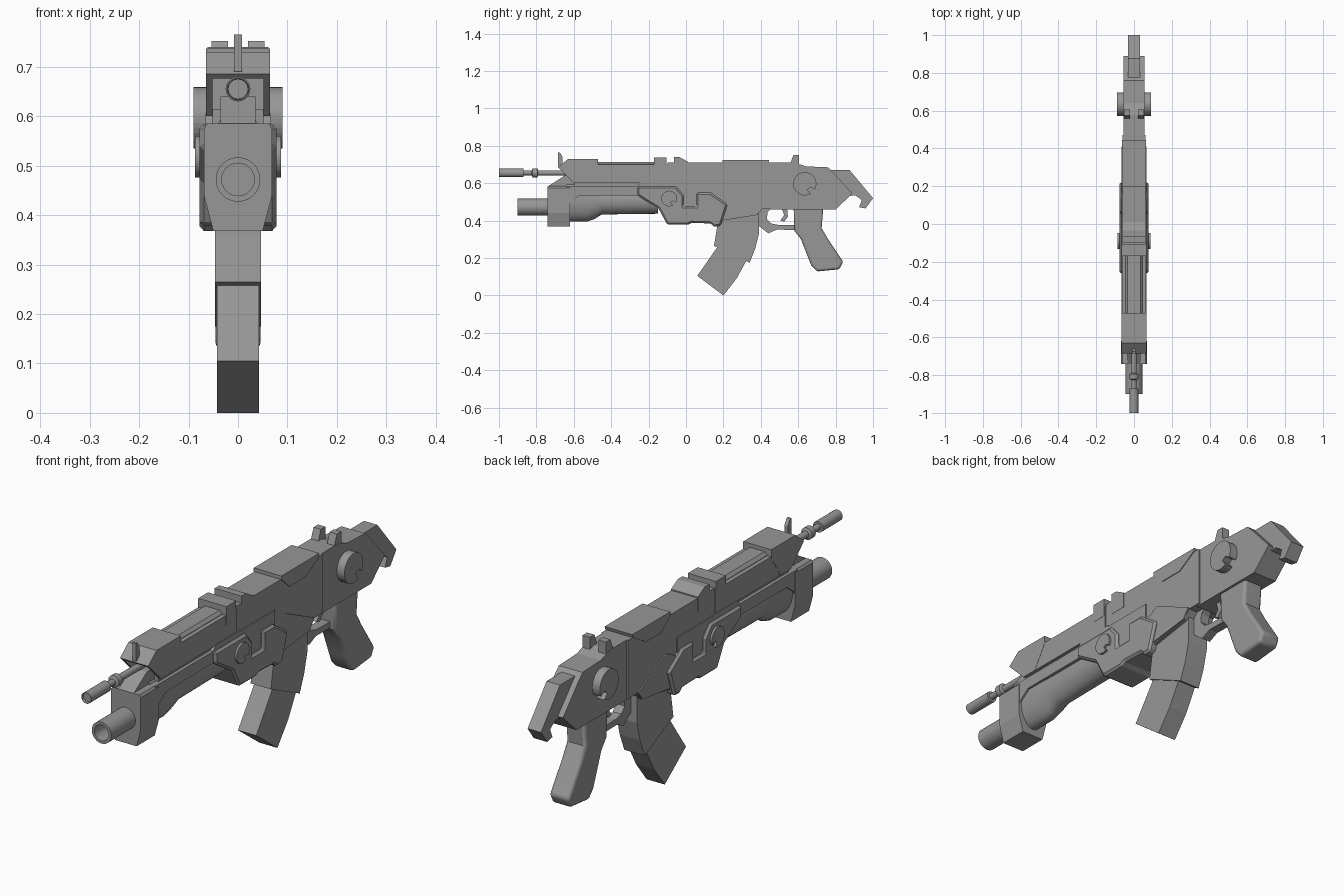
import bpy, bmesh, math

if "Cube" in bpy.data.objects:
    bpy.data.objects.remove(bpy.data.objects["Cube"])

# Dark grey finish shared by every part
GREY = bpy.data.materials.new("dark_grey")
GREY.diffuse_color = (.31, .31, .31, 1)
GREY.use_nodes = True
GREY.node_tree.nodes["Principled BSDF"].inputs["Base Color"].default_value = GREY.diffuse_color


def finish(name, bm, bevel=0, smooth=False, segments=1):
    bmesh.ops.recalc_face_normals(bm, faces=bm.faces)
    me = bpy.data.meshes.new(name)
    bm.to_mesh(me)
    bm.free()
    me.materials.append(GREY)
    ob = bpy.data.objects.new(name, me)
    bpy.context.collection.objects.link(ob)
    if bevel:
        m = ob.modifiers.new("bevel", 'BEVEL')
        m.width, m.segments, m.limit_method = bevel, segments, 'ANGLE'
        m.angle_limit = math.radians(50)
    if smooth:
        bpy.ops.object.select_all(action='DESELECT')
        bpy.context.view_layer.objects.active = ob
        ob.select_set(True)
        bpy.ops.object.shade_smooth_by_angle(angle=math.radians(35))
    return ob


def prism(name, pts, x0, x1=None, bevel=0, smooth=False, segments=1):
    """Side profile (y, z) extruded across x; symmetric if x1 is omitted."""
    if x1 is None:
        x0, x1 = -x0, x0
    bm = bmesh.new()
    f = bm.faces.new([bm.verts.new((x0, y, z)) for y, z in pts])
    r = bmesh.ops.extrude_face_region(bm, geom=[f])
    vs = [v for v in r['geom'] if isinstance(v, bmesh.types.BMVert)]
    bmesh.ops.translate(bm, vec=(x1 - x0, 0, 0), verts=vs)
    if f.is_valid and all(len(e.link_faces) < 2 for e in f.edges):
        bm.faces.remove(f)
    bmesh.ops.holes_fill(bm, edges=bm.edges)
    return finish(name, bm, bevel, smooth, segments)


def box(name, y0, y1, z0, z1, x0, x1=None, bevel=0):
    return prism(name, [(y0, z0), (y1, z0), (y1, z1), (y0, z1)], x0, x1, bevel)


def loft(name, rings, smooth=True):
    """Skin between rings of equal length, capped at both ends."""
    bm = bmesh.new()
    vr = [[bm.verts.new(p) for p in r] for r in rings]
    n = len(vr[0])
    for a, b in zip(vr, vr[1:]):
        for i in range(n):
            bm.faces.new((a[i], a[(i + 1) % n], b[(i + 1) % n], b[i]))
    bm.faces.new(vr[0])
    bm.faces.new(vr[-1])
    return finish(name, bm, 0, smooth)


def ellipse(y, zc, rx, rz, n=24):
    return [(rx * math.cos(2 * math.pi * i / n), y,
             zc + rz * math.sin(2 * math.pi * i / n)) for i in range(n)]


def turned(name, zc, prof):
    """Round part along y from (y, radius) stations."""
    return loft(name, [ellipse(y, zc, r, r) for y, r in prof])


def notched_disc(name, yc, zc, r, x0, x1):
    """Round side cap with a narrow slot cut in from the lower rear."""
    pts = [(yc + r * math.cos(math.radians(a)), zc + r * math.sin(math.radians(a)))
           for a in range(-30, 301, 10)]
    pts += [(yc + r * .2, zc - r * .5), (yc + r * .5, zc - r * .28)]
    for side, s in (("right", 1), ("left", -1)):
        prism(f"{name}_{side}", pts, s * x0, s * x1)


# Receiver and rear body
prism("receiver", [(-.10, .71), (.47, .71), (.47, .465), (.41, .465), (.38, .43),
                   (.19, .40), (-.10, .40)], .061)
prism("receiver_skirt", [(.10, .50), (.18, .405), (.38, .43), (.41, .47), (.22, .56)], .066)
prism("rear_body", [(.45, .71), (.58, .71), (.64, .69), (.76, .685), (.79, .655),
                    (.89, .545), (.80, .46), (.45, .46)], .055)
prism("butt", [(.76, .67), (.875, .67), (1.0, .52), (.96, .465), (.925, .472),
               (.94, .51), (.905, .535), (.85, .53), (.74, .64)], .031)
prism("top_cover", [(.195, .725), (.445, .725), (.44, .71), (.355, .66), (.25, .66),
                    (.195, .71)], .064)
prism("top_bump", [(-.065, .65), (-.065, .74), (-.035, .74), (.01, .715), (.01, .65)], .062)
for side, s in (("right", 1), ("left", -1)):
    prism(f"rear_sight_{side}", [(.555, .70), (.575, .752), (.605, .752), (.605, .69)],
          s * .02, s * .054)
notched_disc("stock_disc", .635, .597, .062, .05, .09)

# Upper barrel shroud, hollow at the front
shroud = prism("upper_shroud", [(-.63, .70), (-.66, .66), (-.60, .60), (-.10, .60), (-.10, .70)], .064)
nose = prism("shroud_nose", [(-.63, .73), (-.685, .685), (-.60, .60), (-.53, .60),
                             (-.47, .695), (-.47, .73)], .065)
cut = box("slot_cutter", -.75, -.54, .55, .676, .052)
cut.hide_render = True
cut.hide_viewport = True
for ob in (shroud, nose):
    m = ob.modifiers.new("slot", 'BOOLEAN')
    m.object, m.operation, m.solver = cut, 'DIFFERENCE', 'EXACT'
box("shroud_rib", -.50, -.12, .66, .714, .046, bevel=.012)
box("shroud_band", -.17, -.105, .66, .737, .065)
prism("front_sight", [(-.66, .69), (-.685, .69), (-.685, .765), (-.675, .765), (-.66, .74)], .008)

# Upper barrel
turned("upper_barrel", .655, [(-.99, .020), (-1, .021), (-1, .023), (-.87, .023), (-.87, .013),
                              (-.825, .013), (-.82, .025), (-.795, .025), (-.79, .014), (-.52, .014)])

# Lower handguard: chamfered front block, side strip, rounded belly
half = [(.062, .585), (.069, .575), (.069, .44), (.05, .368)]
section = half + [(-x, z) for x, z in reversed(half)]
loft("handguard_front", [[(x, y, z) for x, z in section] for y in (-.74, -.62)], smooth=False)
prism("handguard_strip", [(-.64, .585), (-.64, .45), (-.615, .50), (-.57, .535), (-.24, .535),
                          (-.08, .50), (-.08, .605), (-.24, .605), (-.26, .585)], .067)
loft("handguard_belly", [ellipse(y, .505, .06, .505 - b) for y, b in
                         ((-.64, .395), (-.53, .395), (-.49, .408), (-.45, .433), (-.15, .437))])
prism("handguard_wedge", [(-.74, .582), (-.65, .64), (-.48, .64), (-.48, .582)], .035)
box("handguard_top", -.60, -.08, .57, .615, .053)
turned("lower_muzzle", .472, [(-.80, .033), (-.90, .033), (-.90, .045), (-.72, .045)])

# Middle side plates
prism("side_plates", [(-.26, .583), (-.055, .583), (-.013, .535), (-.013, .476), (.056, .476),
                      (.056, .55), (.13, .55), (.222, .487), (.185, .372), (.15, .368),
                      (.13, .385), (.03, .388), (.01, .378), (-.10, .378), (-.147, .465),
                      (-.26, .535)], .078, bevel=.009)
box("plate_recess_floor", -.10, .15, .42, .60, .066)
notched_disc("plate_disc", -.09, .518, .042, .06, .087)

# Magazine
prism("magazine_upper", [(.17, .42), (.165, .36), (.15, .265), (.34, .175), (.37, .25),
                         (.39, .33), (.39, .46)], .047)
prism("magazine_lower", [(.175, .27), (.12, .19), (.06, .105), (.20, 0), (.27, .09),
                         (.325, .19)], .042)

# Trigger guard, trigger and grip
prism("trigger_guard", [(.385, .47), (.385, .375), (.44, .332), (.485, .352), (.59, .35),
                        (.59, .376), (.49, .378), (.455, .385), (.432, .41), (.437, .445),
                        (.46, .47)], .02)
prism("trigger", [(.51, .47), (.525, .43), (.505, .40), (.525, .395), (.545, .42), (.54, .47)], .01)
prism("grip", [(.575, .48), (.58, .345), (.615, .30), (.65, .21), (.67, .16), (.70, .128),
               (.82, .14), (.84, .18), (.76, .30), (.725, .36), (.735, .48)], .045,
      bevel=.012, smooth=True, segments=3)
